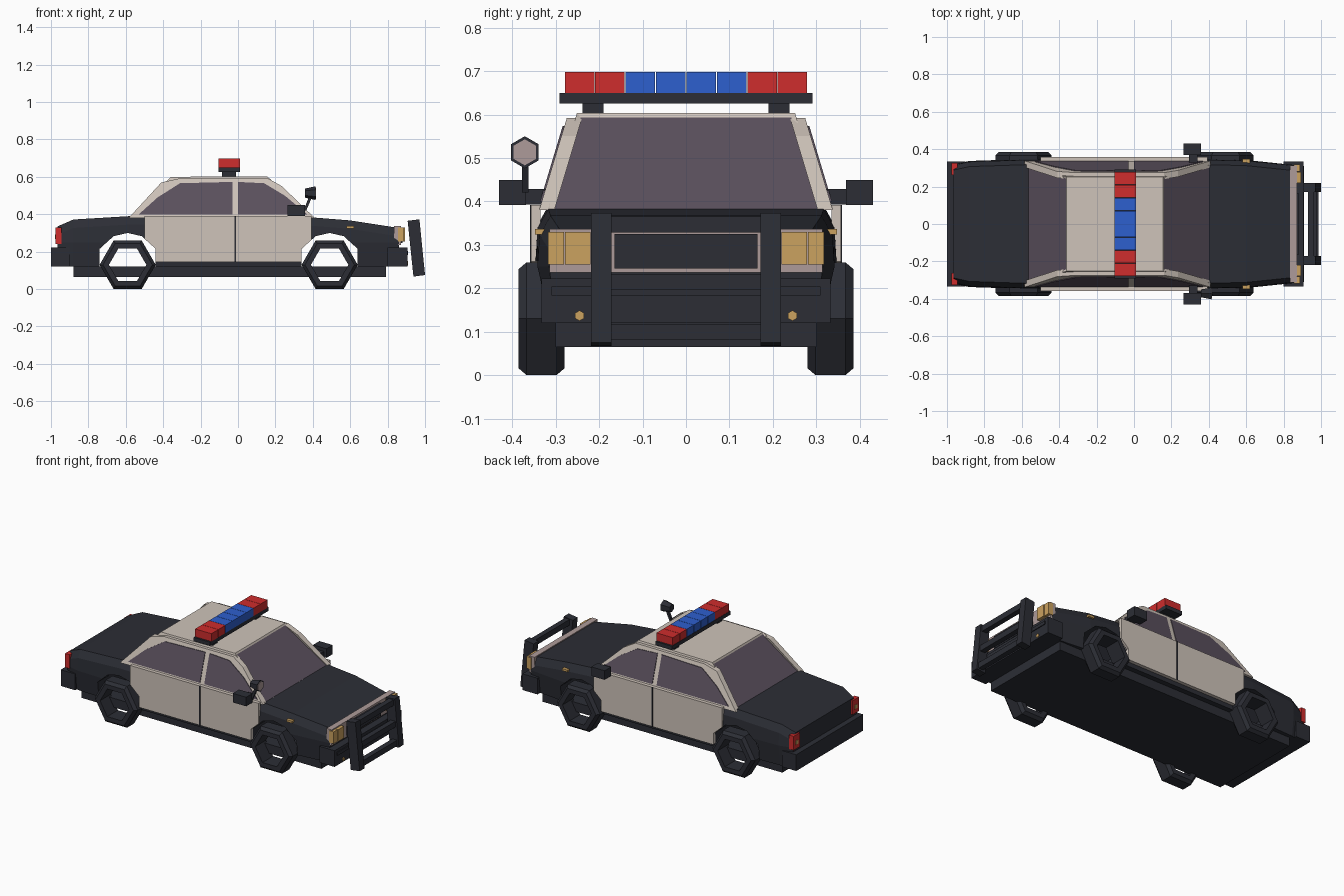
import bpy, bmesh, math

if "Cube" in bpy.data.objects:
    bpy.data.objects.remove(bpy.data.objects["Cube"])


def mat(name, r, g, b):
    m = bpy.data.materials.new(name)
    m.diffuse_color = (r, g, b, 1)
    m.use_nodes = True
    m.node_tree.nodes["Principled BSDF"].inputs["Base Color"].default_value = m.diffuse_color
    return m


DARK = mat("dark_paint", .025, .027, .036)
CREAM = mat("cream_paint", .62, .55, .49)
GLASS = mat("tinted_glass", .105, .082, .112)
RED = mat("red_lamp", .62, .026, .026)
BLUE = mat("blue_lamp", .027, .115, .62)
AMBER = mat("amber_lamp", .6, .36, .115)
TRIM = mat("pale_trim", .42, .33, .32)


def finish(name, bm, *mats):
    bmesh.ops.recalc_face_normals(bm, faces=bm.faces)
    me = bpy.data.meshes.new(name)
    bm.to_mesh(me)
    bm.free()
    for m in mats:
        me.materials.append(m)
    ob = bpy.data.objects.new(name, me)
    bpy.context.collection.objects.link(ob)
    return ob


def loft(name, rings, *mats, closed=False):
    """Skin equal-length rings of points; cap the ends unless closed."""
    bm = bmesh.new()
    rs = [[bm.verts.new(p) for p in r] for r in rings]
    n = len(rs[0])
    pairs = list(zip(rs, rs[1:])) + ([(rs[-1], rs[0])] if closed else [])
    for a, b in pairs:
        for i in range(n):
            j = (i + 1) % n
            bm.faces.new((a[i], a[j], b[j], b[i]))
    if not closed:
        bm.faces.new(rs[0])
        bm.faces.new(rs[-1])
    return finish(name, bm, *mats)


def prism(name, profile, y0, y1, *mats):
    """Extrude an x-z profile between y0 and y1 (numbers or functions of z)."""
    f = [y if callable(y) else (lambda z, y=y: y) for y in (y0, y1)]
    return loft(name, [[(x, g(z), z) for x, z in profile] for g in f], *mats)


def box(name, x0, x1, y0, y1, z0, z1, m):
    return prism(name, [(x0, z0), (x1, z0), (x1, z1), (x0, z1)], y0, y1, m)


def pair(name, x0, x1, y0, y1, z0, z1, m):
    for s, tag in ((-1, "right"), (1, "left")):
        box(f"{name}_{tag}", x0, x1, s * y0, s * y1, z0, z1, m)


def disc(name, x0, x1, y, z, r0, r1, m):
    """Six-sided drum lying along x."""
    ring = lambda x, r: [(x, y + r * math.sin(k * math.pi / 3),
                          z + r * math.cos(k * math.pi / 3)) for k in range(6)]
    return loft(name, [ring(x0, r0), ring(x1, r1)], m)


AXLES = (-.59, .49)
SIDES = ((-1, "right"), (1, "left"))


def cut_arches(ob):
    for cx in AXLES:
        pts = [(-.15, .05), (-.15, .215), (-.075, .283), (0, .30),
               (.075, .283), (.15, .215), (.15, .05)]
        cutter = prism("arch_cutter", [(cx + x, z) for x, z in pts], -.6, .6)
        cutter.hide_render = True
        mod = ob.modifiers.new("arch", 'BOOLEAN')
        mod.operation, mod.solver, mod.object = 'DIFFERENCE', 'EXACT', cutter
        bpy.context.view_layer.objects.active = ob
        bpy.ops.object.modifier_apply(modifier=mod.name)
        bpy.data.objects.remove(cutter)


# Lower body: sections along the car (x, half width, top height)
rings = []
for x, w, t in ((-.965, .318, .335), (-.88, .337, .372), (-.58, .347, .39),
                (.40, .347, .383), (.60, .342, .367), (.86, .315, .327)):
    half = [(w - .015, .12), (w, .25), (w - .005, t - .045), (w - .03, t)]
    rings.append([(x, y, z) for y, z in half] +
                 [(x, -y, z) for y, z in reversed(half)])
cut_arches(loft("body", rings, DARK))
box("floor", -.88, .79, -.3, .3, .065, .122, DARK)

# Doors, seams and side markers
for s, tag in SIDES:
    cut_arches(box(f"doors_{tag}", -.5, .392, s * .335, s * .357, .145, .392, CREAM))
pair("door_seam", -.02, -.011, .35, .3595, .145, .392, DARK)
pair("side_marker", .58, .62, .32, .348, .324, .337, AMBER)

# Cabin core with inset windscreen and rear window
hw = lambda z: .335 - (z - .39) * .3
core = prism("cabin", [(-.58, .38), (-.36, .6), (.155, .603), (.412, .38)],
             lambda z: -hw(z) + .02, lambda z: hw(z) - .02, CREAM, GLASS)
bm = bmesh.new()
bm.from_mesh(core.data)
ends = [f for f in bm.faces if abs(f.normal.x) > .4]
bmesh.ops.inset_individual(bm, faces=ends, thickness=.014, depth=-.004)
for f in ends:
    f.material_index = 1
bm.to_mesh(core.data)
bm.free()

# Side frames of the cabin and the side windows
frame = [(-.585, .38), (-.41, .57), (-.32, .59), (.16, .592), (.235, .55), (.41, .38)]
rear = [(-.53, .4), (-.43, .49), (-.31, .566), (-.03, .573), (-.03, .4)]
front = [(0, .4), (0, .573), (.14, .566), (.25, .5), (.37, .4)]
for s, tag in SIDES:
    inner, outer = (lambda z: s * (hw(z) - .035)), (lambda z: s * hw(z))
    prism(f"cabin_frame_{tag}", frame, inner, outer, CREAM)
    for nm, pts in (("rear", rear), ("front", front)):
        prism(f"{nm}_window_{tag}", pts, outer, lambda z: s * (hw(z) + .004), GLASS)

# Wheels: hollow six-sided tyres
tyre = [(.1, .28), (.132, .28), (.15, .298), (.15, .367), (.132, .385), (.1, .385)]
for cx, end in zip(AXLES, ("rear", "front")):
    for s, tag in SIDES:
        loft(f"{end}_wheel_{tag}",
             [[(cx + r * math.cos(k * math.pi / 3), s * y,
                .13 + r * math.sin(k * math.pi / 3)) for r, y in tyre]
              for k in range(6)], DARK, closed=True)

# Bumpers and fog lamps
box("front_bumper", .80, .905, -.333, .333, .12, .222, DARK)
box("front_bumper_strip", .90, .91, -.31, .31, .183, .204, DARK)
box("rear_bumper", -1, -.9, -.333, .333, .12, .222, DARK)
for s, tag in SIDES:
    disc(f"fog_lamp_{tag}", .9, .91, s * .245, .137, .012, .012, AMBER)

# Nose: trim panel, grille and headlamps
box("nose_trim", .835, .872, -.314, .314, .236, .337, TRIM)
box("grille", .86, .88, -.165, .165, .246, .325, DARK)
pair("inner_headlamp", .86, .892, .22, .279, .255, .33, AMBER)
pair("outer_headlamp", .855, .888, .281, .318, .255, .33, AMBER)

# Tail lamps
pair("tail_lamp", -.976, -.945, .262, .325, .24, .328, RED)
pair("tail_lamp_insert", -.979, -.974, .28, .307, .268, .292, AMBER)

# Push bar
for s, tag in SIDES:
    prism(f"push_bar_post_{tag}", [(.907, .365), (.97, .373), (1, .075), (.938, .067)],
          s * .171, s * .219, DARK)
for i, z in enumerate((.347, .215, .1)):
    x = .942 + (.37 - z) * .1
    box(f"push_bar_rail_{i + 1}", x - .015, x + .018, -.175, .175, z - .018, z + .018, DARK)

# Light bar
pair("light_bar_foot", -.085, -.01, .19, .238, .595, .628, DARK)
box("light_bar_base", -.105, .01, -.291, .291, .625, .649, DARK)
for i in range(8):
    y = -.28 + i * .07
    box(f"light_bar_lamp_{i + 1}", -.103, .01, y + .001, y + .069, .648, .698,
        BLUE if 2 <= i <= 5 else RED)

# Door mirrors
pair("mirror", .265, .358, .368, .43, .392, .449, DARK)
pair("mirror_arm", .295, .34, .31, .37, .393, .428, DARK)

# Spotlight on the right pillar
prism("spotlight_stem", [(.35, .42), (.365, .42), (.395, .49), (.378, .49)],
      -.378, -.363, DARK)
disc("spotlight_housing", .358, .415, -.371, .513, .024, .037, DARK)
disc("spotlight_lens", .414, .418, -.371, .513, .03, .03, TRIM)
